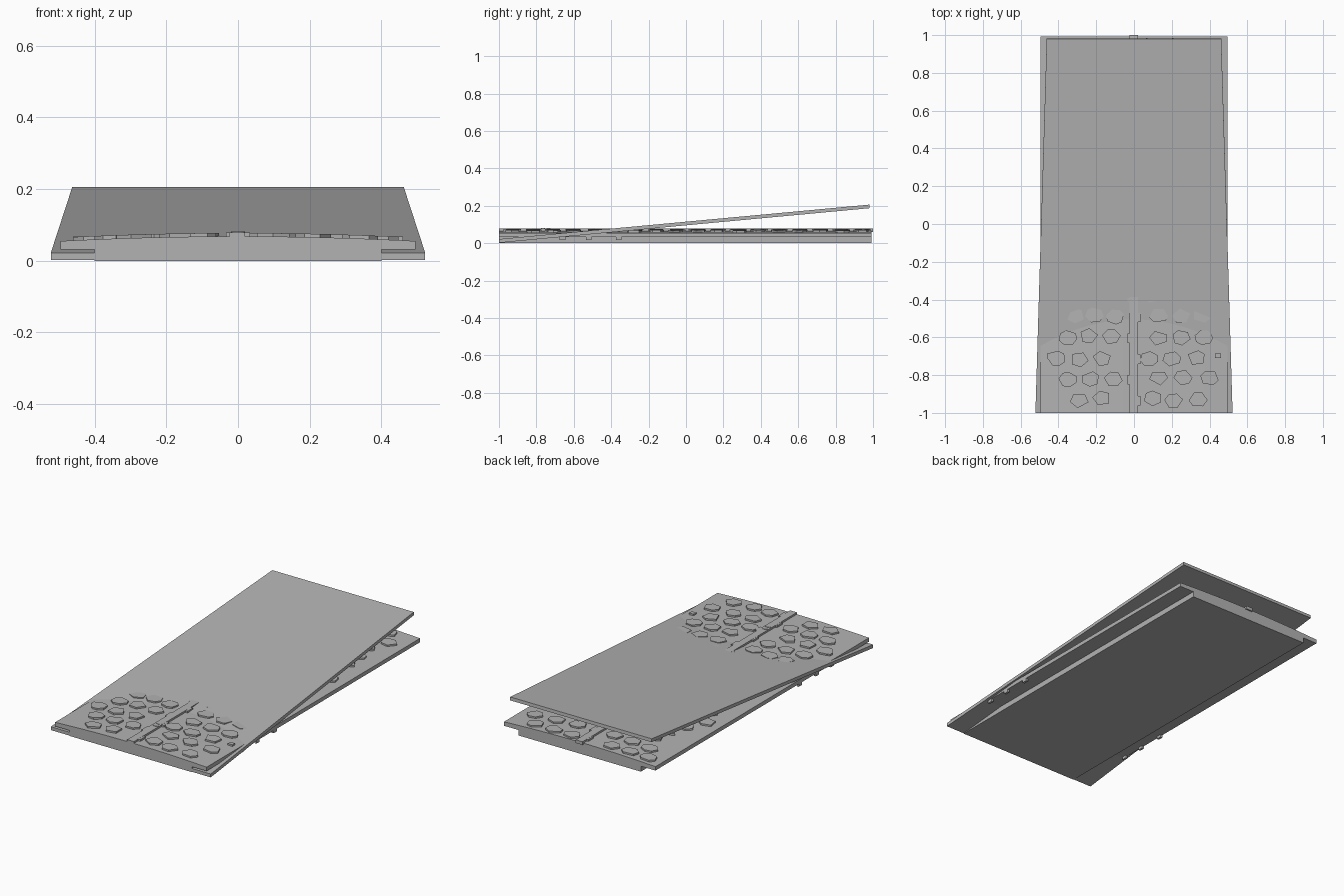
import bpy, bmesh, math, random

random.seed(4)
if "Cube" in bpy.data.objects:
    bpy.data.objects.remove(bpy.data.objects["Cube"], do_unlink=True)

grey = bpy.data.materials.new("stone grey")
grey.use_nodes = True
colour = (0.45, 0.45, 0.45, 1)
grey.diffuse_color = colour
grey.node_tree.nodes["Principled BSDF"].inputs["Base Color"].default_value = colour


def make(name, bm):
    bmesh.ops.recalc_face_normals(bm, faces=bm.faces)
    mesh = bpy.data.meshes.new(name)
    bm.to_mesh(mesh)
    bm.free()
    mesh.materials.append(grey)
    obj = bpy.data.objects.new(name, mesh)
    bpy.context.collection.objects.link(obj)
    return obj


def loft(bm, lower, upper):
    """Closed solid between two matching outlines."""
    a = [bm.verts.new(p) for p in lower]
    b = [bm.verts.new(p) for p in upper]
    bm.faces.new(a)
    bm.faces.new(b)
    n = len(a)
    for i in range(n):
        j = (i + 1) % n
        bm.faces.new((a[i], a[j], b[j], b[i]))


def box(bm, x0, x1, y0, y1, z0, z1):
    outline = [(x0, y0), (x1, y0), (x1, y1), (x0, y1)]
    loft(bm, [(x, y, z0) for x, y in outline], [(x, y, z1) for x, y in outline])


def road_z(x):
    return 0.068 - 0.013 * (x / 0.495) ** 2


# Road bed: crowned top, overhanging sides, narrower foot
bm = bmesh.new()
crown = [0.495 - 0.99 * i / 16 for i in range(17)]
section = [(-0.4, 0), (0.4, 0), (0.4, 0.032), (0.495, 0.032)]
section += [(x, road_z(x)) for x in crown]
section += [(-0.495, 0.032), (-0.4, 0.032)]
loft(bm, [(x, -1, z) for x, z in section], [(x, 0.992, z) for x, z in section])
make("road_bed", bm)

# Sloping slab, tapering to the raised end
bm = bmesh.new()
front, back = 0.522, 0.462
loft(bm,
     [(-front, -1, 0.002), (front, -1, 0.002), (back, 0.982, 0.187), (-back, 0.982, 0.187)],
     [(-front, -1, 0.022), (front, -1, 0.022), (back, 0.98, 0.206), (-back, 0.98, 0.206)])
make("sloping_slab", bm)

# Irregular paving stones in staggered rows
rows = [
    (-0.29, -0.17, 0.1, 0.21, 0.34),
    (-0.35, -0.23, -0.11, 0.13, 0.26, 0.4),
    (-0.41, -0.29, -0.17, 0.08, 0.2, 0.33),
    (-0.35, -0.24, -0.12, 0.13, 0.25, 0.37),
    (-0.31, -0.21, -0.1, 0.13, 0.25, 0.36),
]
bm = bmesh.new()
for r in range(18):
    for cx in rows[r % 5]:
        cy = -0.93 + 0.11 * r + random.uniform(-0.008, 0.008)
        sides = random.choice((5, 6, 6, 7))
        turn = random.uniform(0, math.pi)
        outline = []
        for i in range(sides):
            angle = turn + (i + random.uniform(-0.2, 0.2)) * math.tau / sides
            outline.append((cx + 0.05 * math.cos(angle), cy + 0.041 * math.sin(angle)))
        loft(bm, [(x, y, road_z(x) - 0.003) for x, y in outline],
             [(x, y, road_z(x) + 0.0095) for x, y in outline])
make("paving_stones", bm)

# Centre strip with uneven toothed edges
bm = bmesh.new()
box(bm, -0.024, 0.02, -1, 1, 0.06, 0.079)
for i in range(18):
    y = -0.96 + 0.11 * i
    side = -1 if i % 2 else 1
    box(bm, side * 0.015, side * 0.034, y, y + 0.05, 0.06, 0.0785)
make("centre_strip", bm)

# Small round studs on the strip
bm = bmesh.new()
for y in (-0.765, -0.735):
    ring = [(0.02 * math.cos(i * math.tau / 12), y + 0.011 * math.sin(i * math.tau / 12))
            for i in range(12)]
    loft(bm, [(x, y, 0.075) for x, y in ring], [(x, y, 0.081) for x, y in ring])
make("strip_studs", bm)

# Edge markers on top and pegs beneath the overhang, both sides
markers, pegs = bmesh.new(), bmesh.new()
for s in (-1, 1):
    box(markers, s * 0.43, s * 0.46, -0.71, -0.685, 0.05, 0.067)
    for y in (-0.66, -0.52, -0.36):
        box(pegs, s * 0.482, s * 0.495, y - 0.015, y + 0.015, 0.016, 0.034)
make("edge_markers", markers)
make("side_pegs", pegs)
